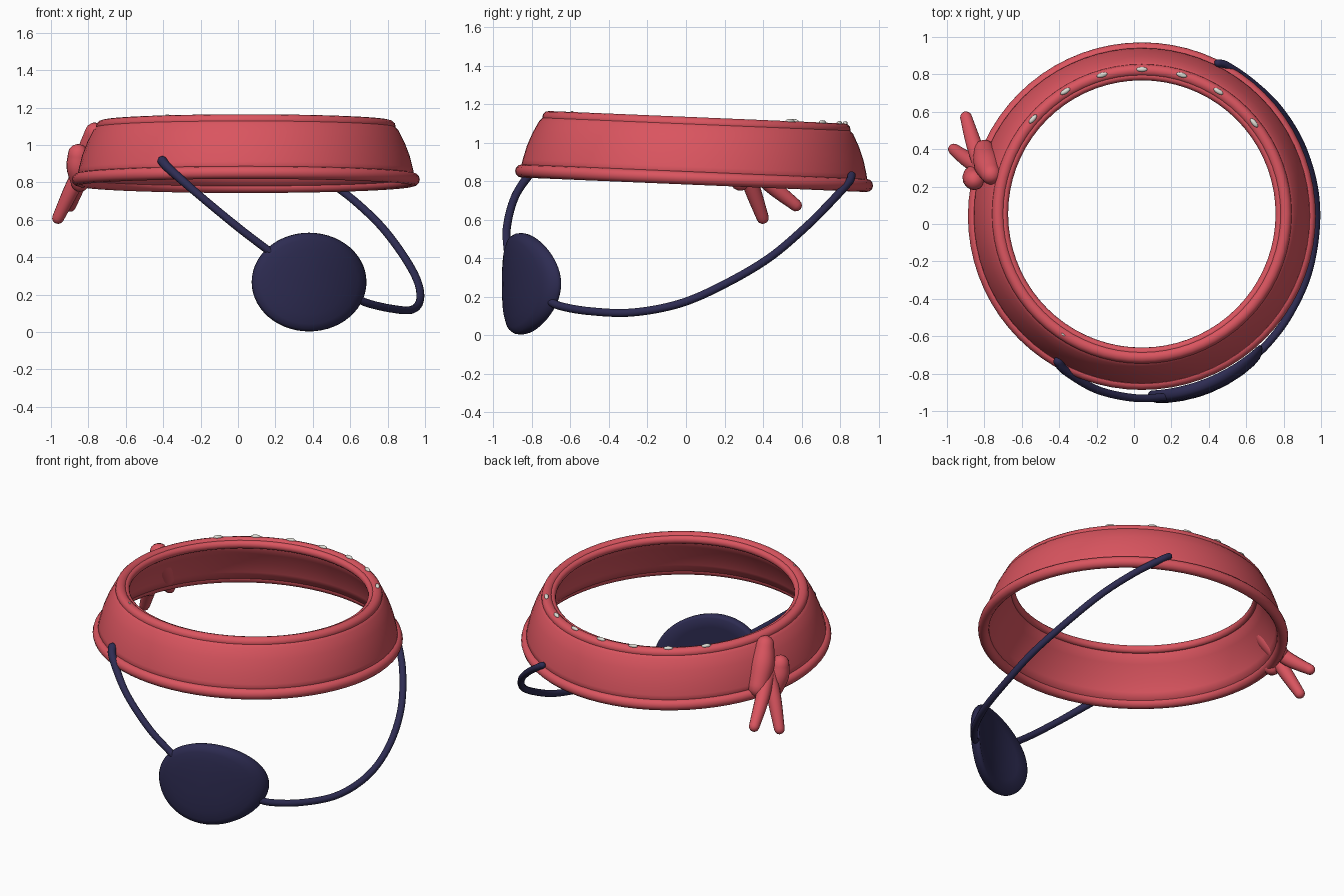
import bpy, bmesh, math
from mathutils import Vector, Matrix

if "Cube" in bpy.data.objects:
    bpy.data.objects.remove(bpy.data.objects["Cube"])


def material(name, rgb):
    m = bpy.data.materials.new(name)
    m.diffuse_color = (*rgb, 1)
    m.use_nodes = True
    m.node_tree.nodes["Principled BSDF"].inputs["Base Color"].default_value = m.diffuse_color
    return m


RED = material("red cloth", (0.70, 0.09, 0.115))
NAVY = material("dark navy", (0.027, 0.025, 0.085))
WHITE = material("off white", (0.72, 0.72, 0.66))
BAND = Matrix.Translation((0.042, 0.042, 0.815)) @ Matrix.Rotation(-0.042, 4, 'X')


def finish(name, bm, mat, matrix=None):
    bmesh.ops.recalc_face_normals(bm, faces=bm.faces)
    me = bpy.data.meshes.new(name)
    bm.to_mesh(me)
    bm.free()
    for p in me.polygons:
        p.use_smooth = True
    me.materials.append(mat)
    ob = bpy.data.objects.new(name, me)
    bpy.context.scene.collection.objects.link(ob)
    if matrix:
        ob.matrix_world = matrix
    return ob


def bridge(bm, a, b):
    n = len(a)
    for i in range(n):
        bm.faces.new((a[i], a[(i + 1) % n], b[(i + 1) % n], b[i]))


def lathe(name, profile, mat, n=72):
    """Revolve a closed (radius, height) profile in the tilted band frame."""
    bm = bmesh.new()
    rings = []
    for k in range(n):
        a = 2 * math.pi * k / n
        rings.append([bm.verts.new((r * math.cos(a), r * math.sin(a), z)) for r, z in profile])
    for k in range(n):
        bridge(bm, rings[k], rings[(k + 1) % n])
    return finish(name, bm, mat, BAND)


def circle(r, z, rad, rz, n=12):
    return [(r + rad * math.cos(2 * math.pi * i / n), z + rz * math.sin(2 * math.pi * i / n))
            for i in range(n)]


def spline(pts, steps=8):
    """Catmull-Rom samples through the points."""
    p = [Vector(q) for q in pts]
    p = [2 * p[0] - p[1]] + p + [2 * p[-1] - p[-2]]
    out = []
    for i in range(1, len(p) - 2):
        a, b, c, d = p[i - 1:i + 3]
        for s in range(steps):
            t = s / steps
            out.append(0.5 * (2 * b + (c - a) * t + (2 * a - 5 * b + 4 * c - d) * t * t
                              + (3 * b - a - 3 * c + d) * t ** 3))
    return out + [p[-2]]


def tube(name, pts, mat, n=14):
    """Round-ended tube; each point is (x, y, z, radius)."""
    samples = spline([Vector(q) for q in pts])
    path = [(s.to_3d(), s[3]) for s in samples]
    d0 = (path[0][0] - path[1][0]).normalized()
    d1 = (path[-1][0] - path[-2][0]).normalized()
    caps = [math.radians(a) for a in (80, 55, 28)]
    start = [(path[0][0] + d0 * path[0][1] * math.sin(a), path[0][1] * math.cos(a)) for a in caps]
    end = [(path[-1][0] + d1 * path[-1][1] * math.sin(a), path[-1][1] * math.cos(a))
           for a in reversed(caps)]
    path = start + path + end
    bm = bmesh.new()
    rings = []
    side = d0.orthogonal()
    for i, (c, r) in enumerate(path):
        t = (path[min(i + 1, len(path) - 1)][0] - path[max(i - 1, 0)][0]).normalized()
        side = (side - t * side.dot(t)).normalized()
        up = t.cross(side)
        rings.append([bm.verts.new(c + r * (side * math.cos(2 * math.pi * k / n)
                                            + up * math.sin(2 * math.pi * k / n))) for k in range(n)])
    for a, b in zip(rings, rings[1:]):
        bridge(bm, a, b)
    bm.faces.new(rings[0])
    bm.faces.new(rings[-1])
    return finish(name, bm, mat)


# head band: thin tapered wall with rolled rims
lathe("band_wall", [(0.905, 0.0), (0.893, 0.06), (0.875, 0.13), (0.848, 0.20), (0.815, 0.265),
                    (0.785, 0.295), (0.74, 0.295), (0.735, 0.26), (0.775, 0.20), (0.82, 0.12),
                    (0.85, 0.05), (0.865, 0.0)], RED)
lathe("bottom_rim", circle(0.897, 0.0, 0.033, 0.034), RED)
lathe("top_rim", circle(0.768, 0.285, 0.033, 0.032), RED)
lathe("top_inner_lip", circle(0.738, 0.28, 0.023, 0.025), RED)

# small white flecks along the back of the top rim
bm = bmesh.new()
for deg in (39, 58, 74, 90, 106, 122, 139, 237):
    s = 0.4 if deg > 200 else 1
    a = math.radians(deg)
    m = (Matrix.Rotation(a, 4, 'Z') @ Matrix.Translation((0.772, 0, 0.317))
         @ Matrix.Diagonal((0.013 * s, 0.03 * s, 0.012 * s, 1)))
    bmesh.ops.create_uvsphere(bm, u_segments=12, v_segments=8, radius=1, matrix=m)
finish("white_flecks", bm, WHITE, BAND)

# knot lobes and two hanging tails
tube("knot_lobe_inner", [(-0.765, 0.265, 1.065, 0.055), (-0.785, 0.32, 0.96, 0.072),
                         (-0.80, 0.39, 0.84, 0.06)], RED)
tube("knot_lobe_outer", [(-0.855, 0.235, 0.95, 0.055), (-0.855, 0.25, 0.88, 0.062),
                         (-0.845, 0.28, 0.80, 0.05)], RED)
tube("knot_tail_front", [(-0.82, 0.30, 0.90, 0.045), (-0.89, 0.345, 0.76, 0.042),
                         (-0.962, 0.398, 0.61, 0.032)], RED)
tube("knot_tail_back", [(-0.82, 0.32, 0.90, 0.045), (-0.86, 0.44, 0.78, 0.042),
                        (-0.898, 0.57, 0.675, 0.032)], RED)

# oval eye patch, curved round the head
bm = bmesh.new()
N = 56
section = [(0.15, 1.012), (0.4, 1.01), (0.65, 1.006), (0.85, 0.999), (0.95, 0.99), (0.99, 0.975),
           (1.0, 0.958), (0.985, 0.942), (0.94, 0.932), (0.7, 0.935), (0.4, 0.94), (0.15, 0.942)]
rings = []
for rho, rad in section:
    ring = []
    for k in range(N):
        a = 2 * math.pi * k / N
        x = 0.38 + 0.307 * rho * math.cos(a)
        z = 0.267 + 0.264 * rho * math.sin(a)
        y = 0.04 - math.sqrt(rad ** 2 - (x - 0.04) ** 2)
        ring.append(bm.verts.new((x, y, z)))
    rings.append(ring)
for a, b in zip(rings, rings[1:]):
    bridge(bm, a, b)
bm.faces.new(rings[0])
bm.faces.new(rings[-1])
finish("eye_patch", bm, NAVY)

# cords from the patch to the band
R = 0.021
tube("cord_front", [(-0.405, -0.735, 0.915, 0.026), (-0.365, -0.785, 0.87, 0.024),
                    (-0.2, -0.885, 0.725, R), (0.0, -0.93, 0.56, R), (0.17, -0.925, 0.43, R)], NAVY)
tube("cord_back", [(0.62, -0.72, 0.185, R), (0.70, -0.655, 0.152, R), (0.82, -0.50, 0.125, R),
                   (0.925, -0.28, 0.118, R), (0.972, -0.03, 0.165, R), (0.962, 0.2, 0.265, R),
                   (0.89, 0.43, 0.40, R), (0.77, 0.62, 0.56, R), (0.63, 0.755, 0.695, R),
                   (0.50, 0.845, 0.795, R), (0.45, 0.86, 0.83, R)], NAVY)
